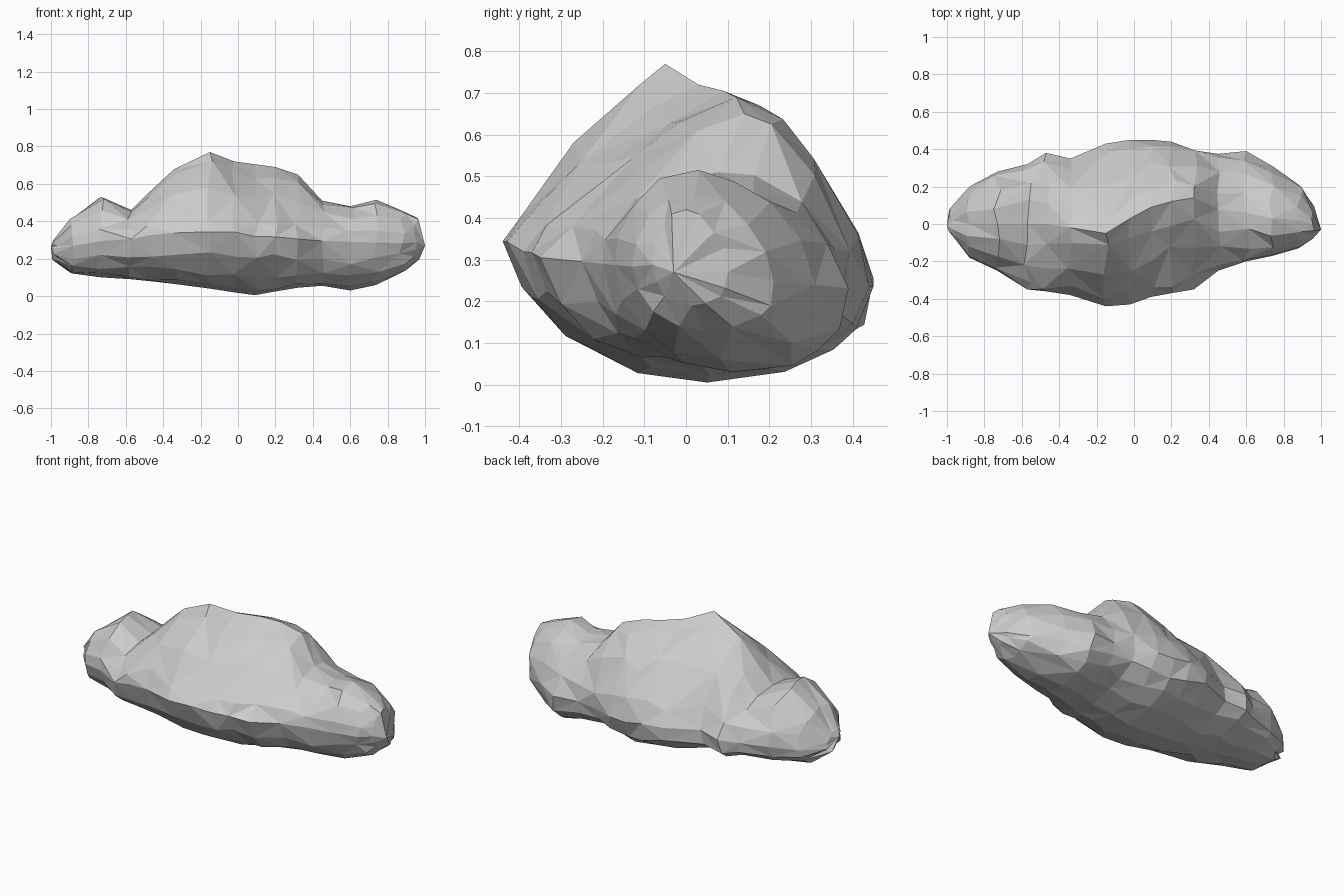
import bpy, bmesh, random
from math import cos, sin, pi, copysign

random.seed(4)
N = 16  # points around each cross-section

# x, front y, back y, bottom z, top z, widest z, y of the crest, upper roundness
sections = [
    (-0.98, -0.05, 0.08, 0.19, 0.30, 0.25, 0.00, 1.8),
    (-0.88, -0.18, 0.20, 0.12, 0.42, 0.25, 0.00, 1.85),
    (-0.73, -0.25, 0.28, 0.10, 0.53, 0.27, 0.00, 1.7),
    (-0.57, -0.35, 0.32, 0.09, 0.46, 0.27, 0.00, 1.75),
    (-0.47, -0.36, 0.38, 0.08, 0.56, 0.29, 0.00, 1.45),
    (-0.34, -0.38, 0.35, 0.065, 0.68, 0.30, -0.02, 1.35),
    (-0.15, -0.44, 0.43, 0.04, 0.77, 0.30, -0.05, 1.15),
    (-0.02, -0.43, 0.45, 0.02, 0.72, 0.30, 0.03, 1.27),
    (0.09, -0.39, 0.45, 0.005, 0.705, 0.28, 0.09, 1.27),
    (0.20, -0.37, 0.44, 0.025, 0.69, 0.28, 0.12, 1.32),
    (0.32, -0.35, 0.39, 0.045, 0.65, 0.27, 0.14, 1.35),
    (0.45, -0.25, 0.375, 0.055, 0.51, 0.27, 0.08, 1.7),
    (0.60, -0.20, 0.39, 0.03, 0.48, 0.27, 0.06, 1.85),
    (0.74, -0.17, 0.31, 0.06, 0.515, 0.27, 0.03, 1.75),
    (0.88, -0.13, 0.21, 0.13, 0.455, 0.27, 0.02, 1.85),
    (0.955, -0.08, 0.10, 0.19, 0.42, 0.28, 0.00, 1.8),
]


def power(value, p):
    return copysign(abs(value) ** (2 / p), value)


def ring(bm, x, front, back, bottom, top, wide, crest, roundness):
    base, half = (front + back) / 2, (back - front) / 2
    verts = []
    for k in range(N):
        a = 2 * pi * k / N
        key = k % 4 == 0
        if not key:
            a += random.uniform(-0.08, 0.08)
        # the underside is fuller than the top, most of all at the back
        if sin(a) > 0:
            p = roundness
        else:
            p = 1.45 + 0.35 * roundness + (0.15 if cos(a) > 0 else 0)
        r = 1 if key else random.uniform(0.97, 1.04)
        c, s = power(cos(a), p) * r, power(sin(a), p) * r
        # crest and keel lean away from the section's middle
        mid = crest if s > 0 else base + 0.05 * half
        y = base + c * half + (mid - base) * abs(s)
        z = wide - 0.1 * y * (1 - abs(s)) + s * ((top - wide) if s > 0 else (wide - bottom))
        dx = 0 if key else random.uniform(-0.02, 0.02)
        verts.append(bm.verts.new((x + dx, y, max(z, 0))))
    return verts


# Faceted cloud-shaped body lofted along x
bm = bmesh.new()
rings = [ring(bm, *s) for s in sections]
for i, (a, b) in enumerate(zip(rings, rings[1:])):
    for k in range(N):
        n = (k + 1) % N
        if (i + k) % 2:
            bm.faces.new((a[k], a[n], b[n]))
            bm.faces.new((a[k], b[n], b[k]))
        else:
            bm.faces.new((a[k], a[n], b[k]))
            bm.faces.new((a[n], b[n], b[k]))

# Pointed end caps
for loop, tip in ((rings[0], (-1, -0.01, 0.265)), (rings[-1], (1, -0.03, 0.27))):
    v = bm.verts.new(tip)
    for k in range(N):
        bm.faces.new((v, loop[k], loop[(k + 1) % N]))

bmesh.ops.recalc_face_normals(bm, faces=bm.faces)
mesh = bpy.data.meshes.new("cloud_rock")
bm.to_mesh(mesh)
bm.free()
bpy.context.collection.objects.link(bpy.data.objects.new("cloud_rock", mesh))
